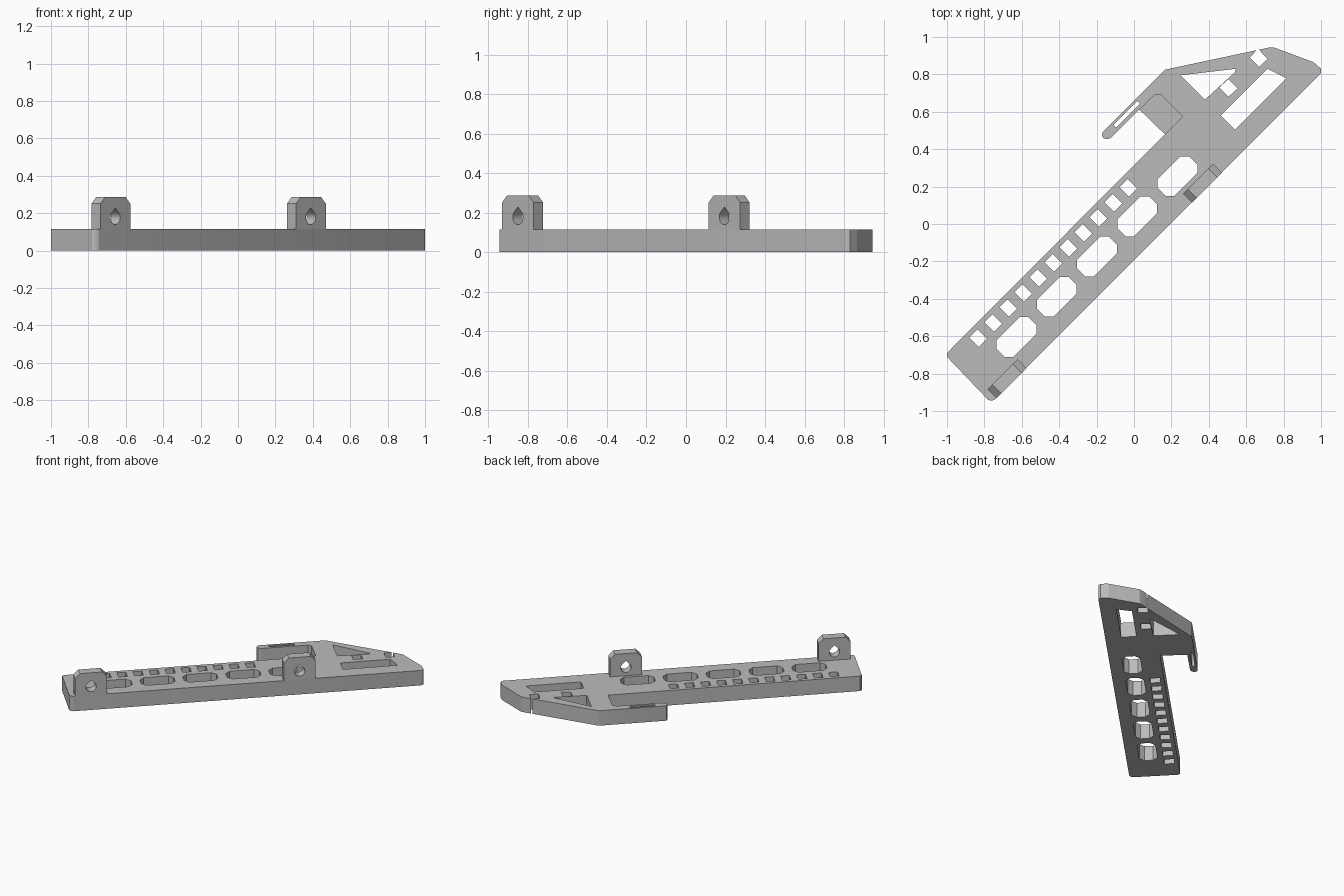
import bpy, bmesh, math
from mathutils import Vector

if "Cube" in bpy.data.objects:
    bpy.data.objects.remove(bpy.data.objects["Cube"])

R = math.sqrt(0.5)
TOP = 0.115          # plate thickness
FLOOR = 0.025        # thin floor left under the pocket

grey = bpy.data.materials.new("grey plastic")
grey.diffuse_color = (0.5, 0.5, 0.5, 1)
grey.use_nodes = True
grey.node_tree.nodes["Principled BSDF"].inputs["Base Color"].default_value = grey.diffuse_color


def world(u, v):
    """Plate coordinates (u along the length, v across) to x, y."""
    return ((u - v) * R, (u + v) * R)


def prism(bm, ring, offset):
    """Solid made by sweeping a closed 3D ring along an offset."""
    face = bm.faces.new([bm.verts.new(p) for p in ring])
    ext = bmesh.ops.extrude_face_region(bm, geom=[face])["geom"]
    bmesh.ops.translate(bm, vec=offset, verts=[g for g in ext if isinstance(g, bmesh.types.BMVert)])


def flat(bm, pts, z0, z1):
    prism(bm, [(x, y, z0) for x, y in pts], Vector((0, 0, z1 - z0)))


def box(u0, u1, v0, v1, c=0.0):
    """Rectangle along the plate, with chamfered corners if c > 0."""
    if c == 0:
        pts = [(u0, v0), (u1, v0), (u1, v1), (u0, v1)]
    else:
        pts = [(u0 + c, v0), (u1 - c, v0), (u1, v0 + c), (u1, v1 - c),
               (u1 - c, v1), (u0 + c, v1), (u0, v1 - c), (u0, v0 + c)]
    return [world(*p) for p in pts]


def finish(name, bm):
    bmesh.ops.recalc_face_normals(bm, faces=bm.faces)
    me = bpy.data.meshes.new(name)
    bm.to_mesh(me)
    bm.free()
    me.materials.append(grey)
    ob = bpy.data.objects.new(name, me)
    bpy.context.collection.objects.link(ob)
    return ob


def cut(ob, cutter):
    mod = ob.modifiers.new("cut", "BOOLEAN")
    mod.operation, mod.solver, mod.object = "DIFFERENCE", "EXACT", cutter
    deps = bpy.context.evaluated_depsgraph_get()
    me = bpy.data.meshes.new_from_object(ob.evaluated_get(deps))
    ob.modifiers.clear()
    ob.data = me
    bpy.data.objects.remove(cutter)


# Plate outline with the wide head and the hooked side arm
outline = [(-1, -0.69), (-1, -0.71), (-0.78, -0.94), (-0.763, -0.945), (-0.745, -0.94),
           (0.995, 0.80), (1, 0.81), (1, 0.83), (0.96, 0.865), (0.745, 0.945), (0.73, 0.945),
           (0.165, 0.825), (-0.165, 0.495), (-0.172, 0.48), (-0.165, 0.46), (-0.145, 0.453),
           (-0.125, 0.46), (0.029, 0.612), (0.165, 0.48)]
bm = bmesh.new()
flat(bm, outline, 0, TOP)
plate = finish("plate", bm)

# Through openings
bm = bmesh.new()
holes = []
for i in range(5):                                   # large chamfered windows
    u = 0.345 - 0.304 * i
    holes.append(box(u - 0.12, u + 0.12, -0.047, 0.08, 0.033))
for i in range(11):                                  # row of small slots
    u = 0.115 - 0.1135 * i
    holes.append(box(u - 0.031, u + 0.031, 0.122, 0.193))
holes += [
    box(0.295, 0.477, 0.431, 0.452),                              # arm slit
    [(0.25, 0.795), (0.38, 0.665), (0.54, 0.812), (0.545, 0.83)],  # head triangle
    [(0.455, 0.73), (0.505, 0.68), (0.555, 0.725), (0.505, 0.775)],  # head square
    [(0.62, 0.89), (0.67, 0.84), (0.715, 0.883), (0.662, 0.937)],   # edge notch
    [(0.465, 0.58), (0.54, 0.505), (0.815, 0.78), (0.715, 0.83)],   # head long opening
]
for h in holes:
    flat(bm, h, -0.1, TOP + 0.1)
# Pocket beside the arm, open toward the hook gap
flat(bm, [world(*p) for p in [(0.44, 0.223), (0.591, 0.223), (0.591, 0.389),
                              (0.567, 0.411), (0.44, 0.411)]], FLOOR, TOP + 0.1)
cut(plate, finish("plate_cutter", bm))


# Upright lugs with teardrop holes
def lug(name, u0):
    u1, v0, v1, top, c = u0 + 0.226, -0.138, -0.07, 0.286, 0.035
    across = Vector((*world(0, 1), 0))
    profile = [(u0, TOP), (u1, TOP), (u1, top - c), (u1 - c, top), (u0 + c, top), (u0, top - c)]
    bm = bmesh.new()
    prism(bm, [(*world(u, v0), z) for u, z in profile], across * (v1 - v0))
    ob = finish(name, bm)
    r, uc, zc = 0.037, (u0 + u1) / 2, 0.177
    drop = [(uc, zc + r * 1.4)]
    for i in range(25):
        a = math.radians(45 - 270 * i / 24)
        drop.append((uc + r * math.cos(a), zc + r * math.sin(a)))
    bm = bmesh.new()
    prism(bm, [(*world(u, v0 - 0.1), z) for u, z in drop], across * (v1 - v0 + 0.2))
    cut(ob, finish("lug_cutter", bm))


lug("rear_lug", 0.300)
lug("front_lug", -1.178)

# Smooth only the round hole walls
for ob in bpy.context.collection.objects:
    ob.select_set(True)
    bpy.context.view_layer.objects.active = ob
bpy.ops.object.shade_smooth_by_angle(angle=math.radians(20))
